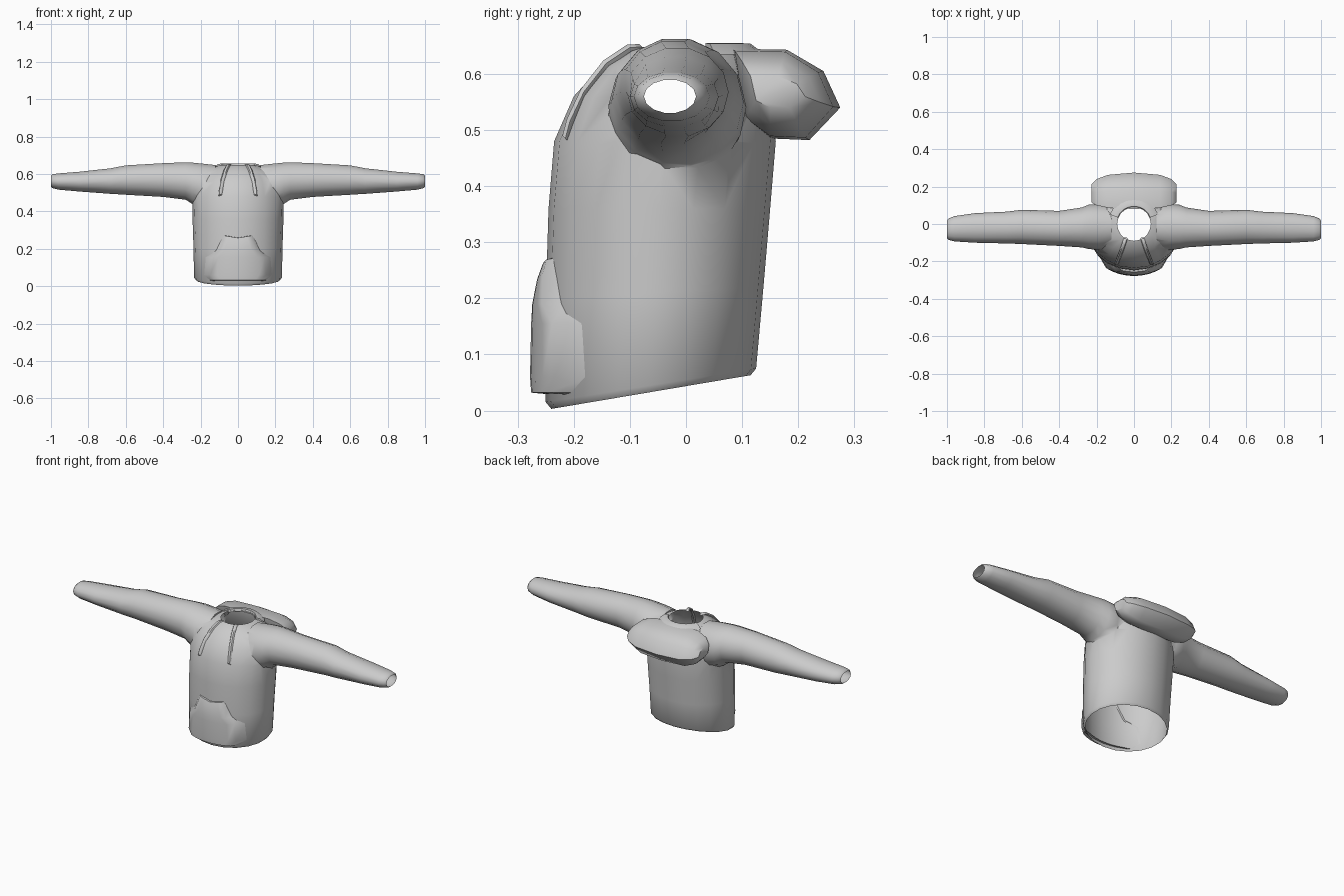
import bpy, bmesh
from math import sin, cos, pi, sqrt, radians

cube = bpy.data.objects.get("Cube")
if cube:
    bpy.data.objects.remove(cube)

cloth = bpy.data.materials.new("grey_cloth")
cloth.use_nodes = True
GREY = (0.6, 0.6, 0.6, 1)
cloth.diffuse_color = GREY
cloth.node_tree.nodes["Principled BSDF"].inputs["Base Color"].default_value = GREY


def add_object(name, bm, smooth=50):
    bmesh.ops.recalc_face_normals(bm, faces=bm.faces)
    mesh = bpy.data.meshes.new(name)
    bm.to_mesh(mesh)
    bm.free()
    obj = bpy.data.objects.new(name, mesh)
    bpy.context.collection.objects.link(obj)
    mesh.materials.append(cloth)
    activate(obj)
    bpy.ops.object.shade_smooth_by_angle(angle=radians(smooth))
    return obj


def activate(obj):
    bpy.ops.object.select_all(action='DESELECT')
    obj.select_set(True)
    bpy.context.view_layer.objects.active = obj


def loft(rings, caps=True):
    """Skin a list of closed point rings."""
    bm = bmesh.new()
    rows = [[bm.verts.new(p) for p in ring] for ring in rings]
    n = len(rows[0])
    for a, b in zip(rows, rows[1:]):
        for i in range(n):
            j = (i + 1) % n
            bm.faces.new((a[i], a[j], b[j], b[i]))
    if caps:
        bm.faces.new(rows[0])
        bm.faces.new(rows[-1])
    return bm


def angles(n):
    return [2 * pi * i / n for i in range(n)]


# Torso: front z, back z, front y, back y, half width
torso_rings = []
for zf, zb, yf, yb, w in [
        (0.003, 0.063, -0.24, 0.115, 0.225), (0.015, 0.075, -0.25, 0.125, 0.235),
        (0.2, 0.22, -0.25, 0.138, 0.238), (0.36, 0.36, -0.245, 0.15, 0.243),
        (0.48, 0.48, -0.235, 0.16, 0.245), (0.56, 0.55, -0.2, 0.155, 0.225),
        (0.615, 0.61, -0.15, 0.125, 0.185), (0.643, 0.643, -0.105, 0.105, 0.115),
        (0.648, 0.648, -0.09, 0.09, 0.09)]:
    torso_rings.append([
        (w * cos(a), (yf + yb) / 2 + (yb - yf) / 2 * sin(a),
         (zf + zb) / 2 + (zb - zf) / 2 * sin(a)) for a in angles(20)])
body = add_object("hooded_top_body", loft(torso_rings))


# Sleeves: x, bottom z, top z, front y, back y
def sleeve(side):
    rings = []
    for x, z0, z1, y0, y1 in [
            (0.12, 0.46, 0.65, -0.12, 0.09), (0.19, 0.42, 0.66, -0.14, 0.11),
            (0.245, 0.435, 0.665, -0.135, 0.105), (0.28, 0.46, 0.665, -0.125, 0.088),
            (0.4, 0.475, 0.66, -0.117, 0.07), (0.6, 0.487, 0.648, -0.107, 0.076),
            (0.68, 0.492, 0.632, -0.104, 0.066), (0.85, 0.505, 0.613, -0.1, 0.058),
            (0.96, 0.515, 0.604, -0.093, 0.042), (0.99, 0.523, 0.6, -0.085, 0.03),
            (1.0, 0.53, 0.59, -0.075, 0.018)]:
        rings.append([(side * x, (y0 + y1) / 2 + (y1 - y0) / 2 * cos(a),
                       (z0 + z1) / 2 + (z1 - z0) / 2 * sin(a)) for a in angles(14)])
    return add_object("sleeve", loft(rings))


# Weld the sleeves to the torso so the inside stays hollow
for side in (1, -1):
    arm = sleeve(side)
    mod = body.modifiers.new("join", 'BOOLEAN')
    mod.operation, mod.solver, mod.object = 'UNION', 'EXACT', arm
    activate(body)
    bpy.ops.object.modifier_apply(modifier=mod.name)
    bpy.data.objects.remove(arm)

# Open the neck, hem and cuffs, and soften the armholes
bm = bmesh.new()
bm.from_mesh(body.data)
caps = []
for f in bm.faces:
    c, n = f.calc_center_median(), f.normal
    neck = n.z > 0.95 and c.z > 0.64 and c.xy.length < 0.08
    hem = n.z < -0.8 and c.z < 0.1 and c.xy.length < 0.15
    if neck or hem or abs(c.x) > 0.998:
        caps.append(f)
bmesh.ops.delete(bm, geom=caps, context='FACES')
seam = [v for v in bm.verts if 0.13 < abs(v.co.x) < 0.27 and v.co.z > 0.42]
bmesh.ops.smooth_vert(bm, verts=seam, factor=0.25,
                      use_axis_x=True, use_axis_y=True, use_axis_z=True)
bm.to_mesh(body.data)
bm.free()
activate(body)
bpy.ops.object.shade_smooth_by_angle(angle=radians(60))

# Lowered hood: one outline in depth and height, shrunk towards both sides
hood_outline = [(0.08, 0.645), (0.18, 0.643), (0.245, 0.605), (0.275, 0.54),
                (0.22, 0.482), (0.15, 0.485), (0.1, 0.52)]
hood_rings = []
for x, depth, height in [(-0.228, 0.5, 0.35), (-0.2, 0.72, 0.7), (-0.14, 0.9, 0.95),
                         (0, 1, 1), (0.14, 0.9, 0.95), (0.2, 0.72, 0.7), (0.228, 0.5, 0.35)]:
    hood_rings.append([(x, 0.09 + (y - 0.09) * depth + 0.06 * (1 - depth),
                        0.57 + (z - 0.57) * height) for y, z in hood_outline])
add_object("hood", loft(hood_rings))

# Raised hood edge behind the neck
rim_rings = []
for i in range(9):
    a = pi * (0.12 + 0.76 * i / 8)
    rim_rings.append([(r * cos(a), r * sin(a), z) for r, z in
                      [(0.09, 0.64), (0.095, 0.655), (0.115, 0.654), (0.14, 0.635)]])
add_object("hood_rim", loft(rim_rings))

# Front pocket: height rows wrapped round the belly, edge folded back
bm = bmesh.new()
rows = []
steps = 10
for z, w, puff in [(0.028, 0.14, -0.015), (0.032, 0.155, 0.026), (0.06, 0.187, 0.028),
                   (0.155, 0.177, 0.026), (0.19, 0.122, 0.024), (0.245, 0.095, 0.016),
                   (0.272, 0.082, 0.006), (0.274, 0.08, -0.015)]:
    row = []
    for i in range(steps + 1):
        u = 2 * i / steps - 1
        x = w * u
        lift = puff if abs(u) < 0.99 else -0.008
        y = -0.06 - 0.19 * sqrt(1 - (x / 0.238) ** 2) - lift
        dip = 0.014 * (1 - abs(u)) if z > 0.24 else 0
        row.append(bm.verts.new((x, y, z - dip)))
    rows.append(row)
for a, b in zip(rows, rows[1:]):
    for i in range(steps):
        bm.faces.new((a[i], a[i + 1], b[i + 1], b[i]))
add_object("front_pocket", bm)

# Drawstrings: flat cords running down from the neck
for side, name in ((1, "left"), (-1, "right")):
    rings = []
    for x, y, z in [(0.045, -0.078, 0.648), (0.052, -0.1, 0.647), (0.066, -0.142, 0.619),
                    (0.082, -0.182, 0.568), (0.092, -0.207, 0.515), (0.095, -0.215, 0.485)]:
        rings.append([(side * (x + 0.011 * cos(a)), y + 0.006 * sin(a),
                       z + 0.006 * cos(a + pi / 2)) for a in angles(6)])
    add_object(name + "_drawstring", loft(rings))
